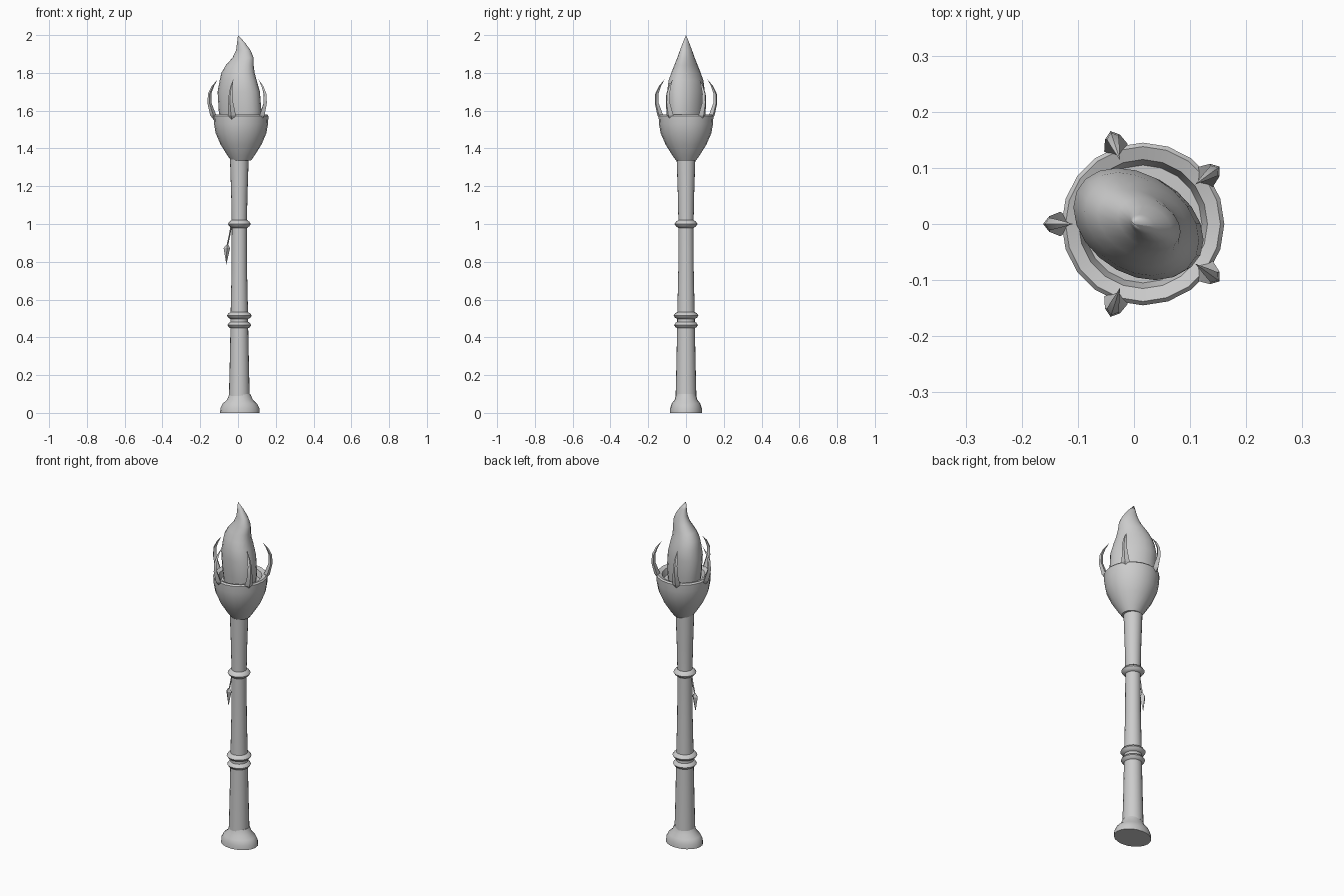
import bpy, bmesh
from math import sin, cos, pi, radians
from mathutils import Vector, Matrix

cube = bpy.data.objects.get("Cube")
if cube:
    bpy.data.objects.remove(cube, do_unlink=True)

stone = bpy.data.materials.new("stone grey")
stone.use_nodes = True
grey = (0.6, 0.6, 0.6, 1)
stone.diffuse_color = grey
stone.node_tree.nodes["Principled BSDF"].inputs["Base Color"].default_value = grey


def loft(name, rings, sides=20, smooth=40):
    """Skin a stack of closed rings; each ring is a list of points."""
    bm = bmesh.new()
    loops = [[bm.verts.new(p) for p in ring] for ring in rings]
    for low, high in zip(loops, loops[1:]):
        for i in range(sides):
            j = (i + 1) % sides
            bm.faces.new((low[i], low[j], high[j], high[i]))
    bm.faces.new(loops[0][::-1])
    bm.faces.new(loops[-1])
    bmesh.ops.remove_doubles(bm, verts=bm.verts, dist=0.0002)
    bmesh.ops.recalc_face_normals(bm, faces=bm.faces)
    mesh = bpy.data.meshes.new(name)
    bm.to_mesh(mesh)
    bm.free()
    obj = bpy.data.objects.new(name, mesh)
    bpy.context.collection.objects.link(obj)
    mesh.materials.append(stone)
    bpy.ops.object.select_all(action='DESELECT')
    bpy.context.view_layer.objects.active = obj
    obj.select_set(True)
    bpy.ops.object.shade_smooth_by_angle(angle=radians(smooth))
    return obj


def oval(z, cx, rx, ry, skew=0, sides=20):
    turns = [2 * pi * i / sides for i in range(sides)]
    return [Vector((cx + rx * cos(t), ry * sin(t - skew), z)) for t in turns]


# Flared foot, wider from side to side
foot = [(0, .105, .085), (.025, .103, .084), (.05, .09, .075),
        (.07, .068, .06), (.1, .055, .052)]
loft("foot", [oval(z, .01, rx, ry) for z, rx, ry in foot])

# Tapered shaft
shaft = [(.09, .055), (.25, .051), (.45, .047), (.53, .046), (.75, .041),
         (1.0, .04), (1.15, .043), (1.36, .05)]
loft("shaft", [oval(z, .007, r, r) for z, r in shaft])

# Rounded collars
for name, z, r in (("lower_collar", .465, .063), ("middle_collar", .515, .066),
                   ("upper_collar", 1.0, .061)):
    profile = [(-.02, .042), (-.012, r - .008), (0, r), (.012, r - .008), (.02, .042)]
    loft(name, [oval(z + dz, .007, rad, rad) for dz, rad in profile])

# Bowl with a sloping lip and a hollow
bowl = [(1.335, .052), (1.36, .07), (1.42, .108), (1.48, .134), (1.53, .143),
        (1.572, .145), (1.58, .138), (1.572, .115), (1.54, .105)]
loft("bowl", [oval(z, .016, r, r) for z, r in bowl])

# Flame with a curled tip
flame = [(1.54, .012, .105, .09), (1.6, .011, .113, .096), (1.7, .004, .112, .1),
         (1.76, .001, .098, .092), (1.8, 0, .088, .078), (1.84, .009, .074, .062),
         (1.88, .027, .056, .046), (1.92, .028, .038, .032),
         (1.96, .016, .021, .017), (2.0, 0, .0001, .0001)]
loft("flame", [oval(z, cx, rx, ry, .3) for z, cx, rx, ry in flame], smooth=60)


def blade(name, path, turn, centre):
    """Diamond-section spike: path gives radius, height, depth, width."""
    place = Matrix.Translation(centre) @ Matrix.Rotation(turn, 4, 'Z')
    rings = []
    for r, z, depth, width in path:
        corners = ((r + depth, 0), (r, width), (r - depth, 0), (r, -width))
        rings.append([place @ Vector((x, y, z)) for x, y in corners])
    return loft(name, rings, 4, 20)


# Five claws around the rim
claw = [(.128, 1.545, .008, .01), (.143, 1.575, .016, .022), (.163, 1.64, .011, .014),
        (.162, 1.69, .009, .011), (.145, 1.73, .006, .007), (.12, 1.765, .0001, .0001)]
for i in range(5):
    blade(f"claw_{i + 1}", claw, radians(36 + 72 * i), (.012, 0, 0))

# Hanging strap with a pointed pendant
strap = [(.035, .995, .004, .006), (.045, .94, .004, .006), (.058, .88, .004, .006)]
blade("strap", strap, pi, (0, 0, 0))
pendant = [(.057, .89, .006, .006), (.059, .872, .017, .017), (.062, .785, .0001, .0001)]
blade("pendant", pendant, pi, (0, 0, 0))
